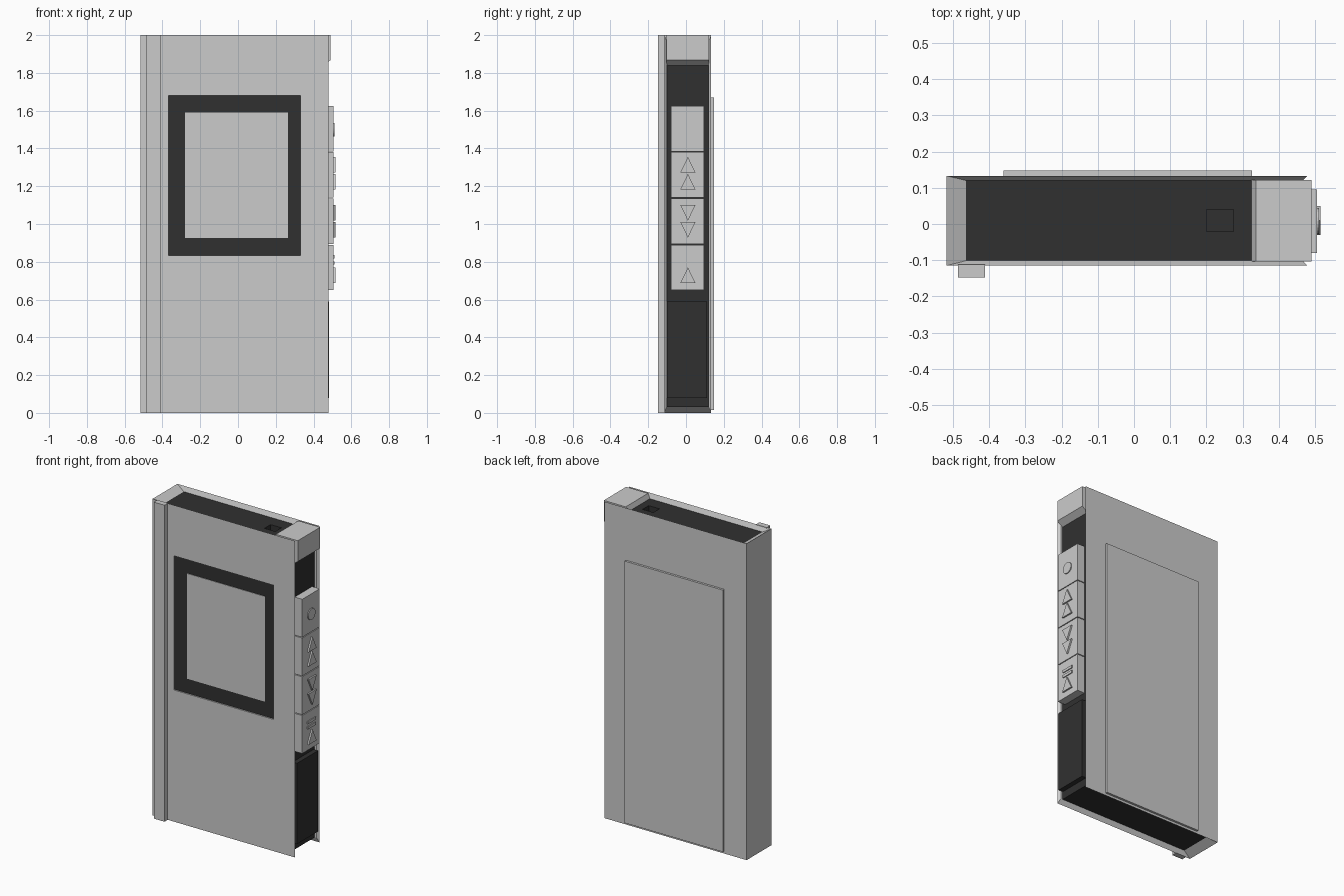
import bpy, bmesh, math

if "Cube" in bpy.data.objects:
    bpy.data.objects.remove(bpy.data.objects["Cube"])

dark = bpy.data.materials.new("dark_plastic")
dark.diffuse_color = (0.03, 0.03, 0.03, 1)
dark.use_nodes = True
dark.node_tree.nodes["Principled BSDF"].inputs["Base Color"].default_value = dark.diffuse_color


def finish(name, bm, mat=None):
    bmesh.ops.recalc_face_normals(bm, faces=bm.faces)
    me = bpy.data.meshes.new(name)
    bm.to_mesh(me)
    bm.free()
    ob = bpy.data.objects.new(name, me)
    bpy.context.collection.objects.link(ob)
    if mat:
        me.materials.append(mat)
    return ob


def prism(name, pts, vec, mat=None):
    """Extrude a planar polygon along a vector."""
    bm = bmesh.new()
    f = bm.faces.new([bm.verts.new(p) for p in pts])
    r = bmesh.ops.extrude_face_region(bm, geom=[f])
    bmesh.ops.translate(bm, vec=vec, verts=[v for v in r["geom"] if isinstance(v, bmesh.types.BMVert)])
    # the starting face must stay as the closing cap
    if not any(g.is_valid and g is f for g in bm.faces) and f.is_valid is False:
        bmesh.ops.holes_fill(bm, edges=bm.edges)
    return finish(name, bm, mat)


def box(name, x, y, z, mat=None):
    pts = [(x[0], y[0], z[0]), (x[1], y[0], z[0]), (x[1], y[1], z[0]), (x[0], y[1], z[0])]
    return prism(name, pts, (0, 0, z[1] - z[0]), mat)


def cut(ob, x, y, z):
    c = box(ob.name + "_cutter", x, y, z)
    c.hide_render = True
    c.hide_viewport = True
    c.display_type = 'WIRE'
    m = ob.modifiers.new("opening", 'BOOLEAN')
    m.operation = 'DIFFERENCE'
    m.solver = 'EXACT'
    m.object = c


# C-shaped shell whose rims slope inward to the core
bm = bmesh.new()
outer = [(0.478, -0.115), (-0.517, -0.115), (-0.517, 0.133), (0.478, 0.133)]
inner = [(0.465, -0.101), (-0.463, -0.101), (-0.463, 0.12), (0.465, 0.12)]
ob_, ot, ib, it = [[bm.verts.new((x, y, z)) for x, y in p]
                   for p, z in ((outer, 0), (outer, 2), (inner, 0.03), (inner, 1.97))]
for i in range(3):
    for a, b in ((ob_, ot), (ot, it), (it, ib), (ib, ob_)):
        bm.faces.new((a[i], a[i + 1], b[i + 1], b[i]))
for i in (0, 3):
    bm.faces.new((ob_[i], ot[i], it[i], ib[i]))
shell = finish("shell", bm)
cut(shell, (-0.368, 0.33), (-0.2, -0.05), (0.832, 1.68))

# dark core with socket in the top
core = box("core", (-0.47, 0.452), (-0.102, 0.121), (0.03, 1.97), dark)
cut(core, (0.2, 0.275), (-0.021, 0.04), (1.92, 2.1))

# display
box("screen_frame", (-0.37, 0.332), (-0.107, -0.09), (0.83, 1.682), dark)
box("screen", (-0.28, 0.265), (-0.11, -0.1), (0.925, 1.59))

# front strip and back cover
box("front_strip", (-0.486, -0.411), (-0.147, -0.112), (0, 2))
box("back_cover", (-0.36, 0.326), (0.13, 0.147), (0.015, 1.67))

# top corner block with sloped shoulders
prof = [(0.323, 1.968), (0.337, 2.0), (0.49, 2.0), (0.49, 1.868), (0.452, 1.84), (0.323, 1.84)]
prism("corner_block", [(x, -0.103, z) for x, z in prof], (0, 0.224, 0))

# dark side panel
box("side_panel", (0.44, 0.483), (-0.1, 0.11), (0.08, 0.59), dark)

# side buttons
for i in range(4):
    z = 0.65 + 0.245 * i
    box(f"button_{i + 1}", (0.44, 0.505), (-0.08, 0.095), (z, z + 0.24))


# raised symbols on the buttons
def triangle(name, base, tip):
    prism(name, [(0.5, -0.03, base), (0.5, 0.05, base), (0.5, 0.01, tip)], (0.015, 0, 0))


triangle("eject_triangle", 0.688, 0.77)
for i in range(2):
    triangle(f"down_triangle_{i + 1}", 1.01 + 0.09 * i, 0.928 + 0.09 * i)
    triangle(f"up_triangle_{i + 1}", 1.183 + 0.09 * i, 1.265 + 0.09 * i)
    z = 0.785 + 0.033 * i
    box(f"symbol_bar_{i + 1}", (0.5, 0.511), (-0.03, 0.05), (z, z + 0.017))
ring = [2 * math.pi * k / 24 for k in range(24)]
prism("round_symbol", [(0.5, 0.008 + 0.036 * math.cos(a), 1.5 + 0.036 * math.sin(a)) for a in ring], (0.011, 0, 0))
